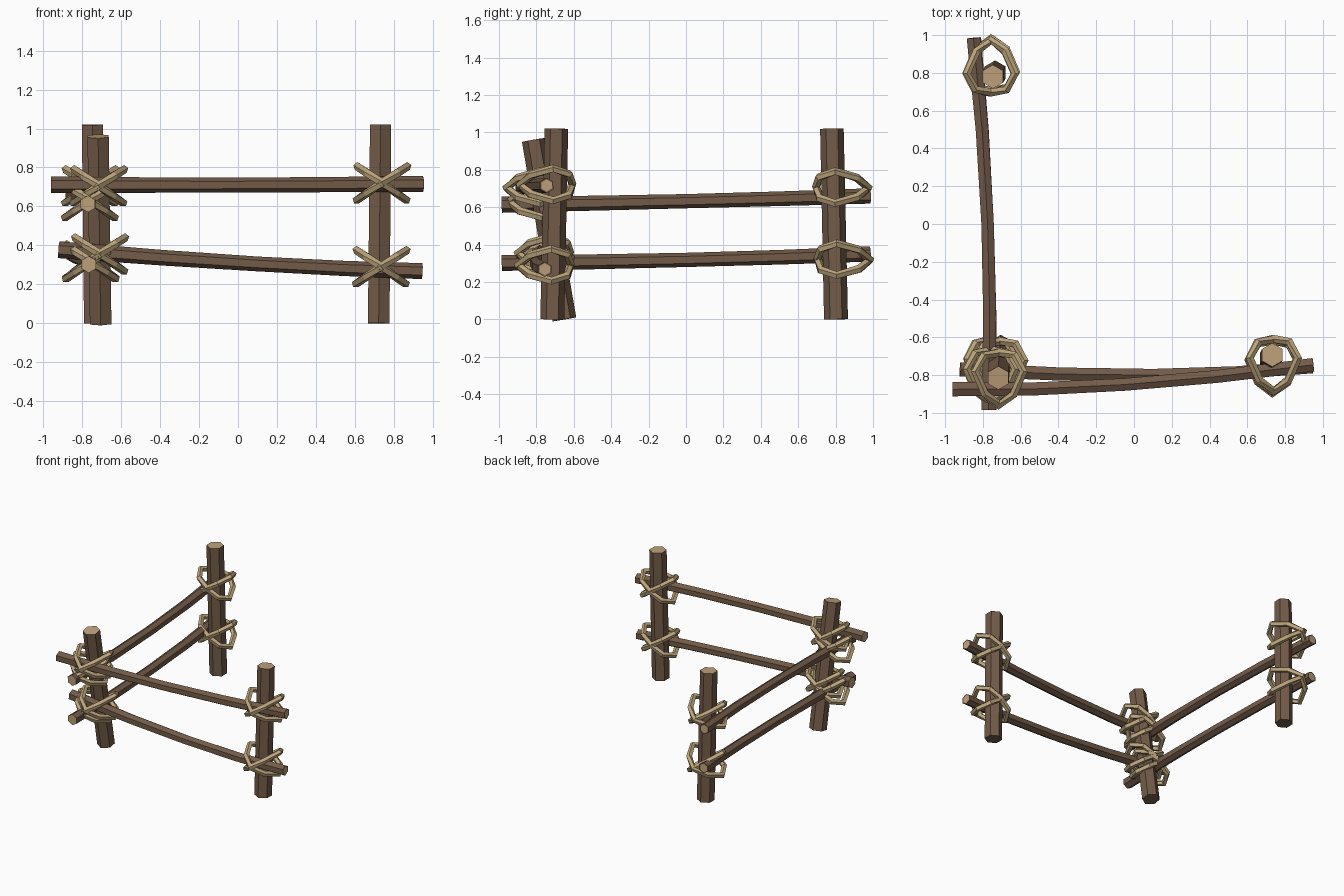
import bpy, bmesh, math
from mathutils import Vector as V

if "Cube" in bpy.data.objects:
    bpy.data.objects.remove(bpy.data.objects["Cube"])


def material(name, rgb):
    m = bpy.data.materials.new(name)
    m.diffuse_color = (*rgb, 1)
    m.use_nodes = True
    m.node_tree.nodes["Principled BSDF"].inputs["Base Color"].default_value = m.diffuse_color
    return m


BARK = material("bark brown", (0.171, 0.105, 0.066))
CUT = material("cut wood tan", (0.515, 0.352, 0.195))
ROPE = material("rope tan", (0.52, 0.385, 0.205))


def sweep(bm, path, radii, ref, sides, closed=False):
    """Skin a polygon section along a path; returns the end caps of an open path."""
    path = [V(p) for p in path]
    n = len(path)
    rings = []
    for i, p in enumerate(path):
        if closed:
            t = path[(i + 1) % n] - path[i - 1]
        else:
            t = path[min(i + 1, n - 1)] - path[max(i - 1, 0)]
        t.normalize()
        a = (V(ref) - t * t.dot(V(ref))).normalized()
        b = t.cross(a)
        ring = []
        for k in range(sides):
            w = 2 * math.pi * k / sides
            ring.append(bm.verts.new(p + (a * math.cos(w) + b * math.sin(w)) * radii[i]))
        rings.append(ring)
    for i in range(n if closed else n - 1):
        r, s = rings[i], rings[(i + 1) % n]
        for k in range(sides):
            j = (k + 1) % sides
            bm.faces.new((r[k], r[j], s[j], s[k]))
    if closed:
        return []
    return [bm.faces.new(rings[0][::-1]), bm.faces.new(rings[-1])]


def finish(bm, name, mats):
    bmesh.ops.recalc_face_normals(bm, faces=bm.faces[:])
    me = bpy.data.meshes.new(name)
    bm.to_mesh(me)
    bm.free()
    for m in mats:
        me.materials.append(m)
    ob = bpy.data.objects.new(name, me)
    bpy.context.collection.objects.link(ob)


def log(name, path, radii, ref, tan_ends):
    bm = bmesh.new()
    caps = sweep(bm, path, radii, ref, 6)
    for i in tan_ends:  # pale sawn end inside a rim of bark
        bmesh.ops.inset_individual(bm, faces=[caps[i]], thickness=radii[0] * 0.2)
        caps[i].material_index = 1
    finish(bm, name, [BARK, CUT])


# Posts: foot and top centres
posts = {
    "corner_post": ((-0.705, -0.65, 0), (-0.718, -0.815, 0.96)),
    "right_post": ((0.722, -0.715, 0), (0.732, -0.693, 1.02)),
    "back_post": ((-0.735, 0.802, 0), (-0.747, 0.78, 1.02)),
}
for name, (foot, top) in posts.items():
    bm_path = [foot, top]
    log(name, bm_path, [0.064, 0.063], (0, 1, 0), [1])

# Rails: start, middle, end of a gently bowed pole
rails = {
    "front_upper_rail": ((-0.96, -0.875, 0.712), (-0.05, -0.85, 0.71), (0.95, -0.745, 0.716)),
    "front_lower_rail": ((-0.92, -0.77, 0.378), (0.1, -0.80, 0.305), (0.945, -0.755, 0.268)),
    "side_upper_rail": ((-0.77, -0.985, 0.613), (-0.775, 0, 0.632), (-0.85, 0.985, 0.66)),
    "side_lower_rail": ((-0.766, -0.985, 0.302), (-0.775, 0, 0.318), (-0.845, 0.985, 0.35)),
}
for name, (a, m, b) in rails.items():
    a, m, b = V(a), V(m), V(b)
    c = 2 * m - (a + b) / 2  # control point so the curve passes the middle
    pts = [a * (1 - t) ** 2 + c * 2 * t * (1 - t) + b * t * t for t in (0, 0.25, 0.5, 0.75, 1)]
    log(name, pts, [0.043, 0.04, 0.038, 0.039, 0.041], (0, 0, 1), [0, 1])

# Rope lashings: two crossed tilted loops, wide across and pointed outward
HALF = [(0, 0.19), (0.078, 0.13), (0.13, 0.01), (0.085, -0.075), (0, -0.092)]
LOOP = HALF + [(-u, v) for u, v in HALF[-2:0:-1]]


def lashing(name, post, x_shift, z, out):
    foot, top = map(V, posts[post])
    c = foot.lerp(top, z / top.z)
    bm = bmesh.new()
    for tilt, grow in ((0.66, 1.0), (-0.66, 0.97)):
        path = [(c.x + x_shift + u * grow, c.y + out * v * grow, z + u * tilt) for u, v in LOOP]
        sweep(bm, path, [0.022] * len(path), (0.0, 0.0, 1.0), 5, closed=True)
    finish(bm, name, [ROPE])


for name, post, dx, z, out in (
    ("corner_front_upper_lashing", "corner_post", 0, 0.705, -1),
    ("corner_front_lower_lashing", "corner_post", 0, 0.355, -1),
    ("corner_side_upper_lashing", "corner_post", -0.045, 0.63, -1),
    ("corner_side_lower_lashing", "corner_post", -0.045, 0.315, -1),
    ("right_upper_lashing", "right_post", 0.01, 0.72, -1),
    ("right_lower_lashing", "right_post", 0.01, 0.29, -1),
    ("back_upper_lashing", "back_post", -0.015, 0.705, 1),
    ("back_lower_lashing", "back_post", -0.015, 0.32, 1),
):
    lashing(name, post, dx, z, out)
